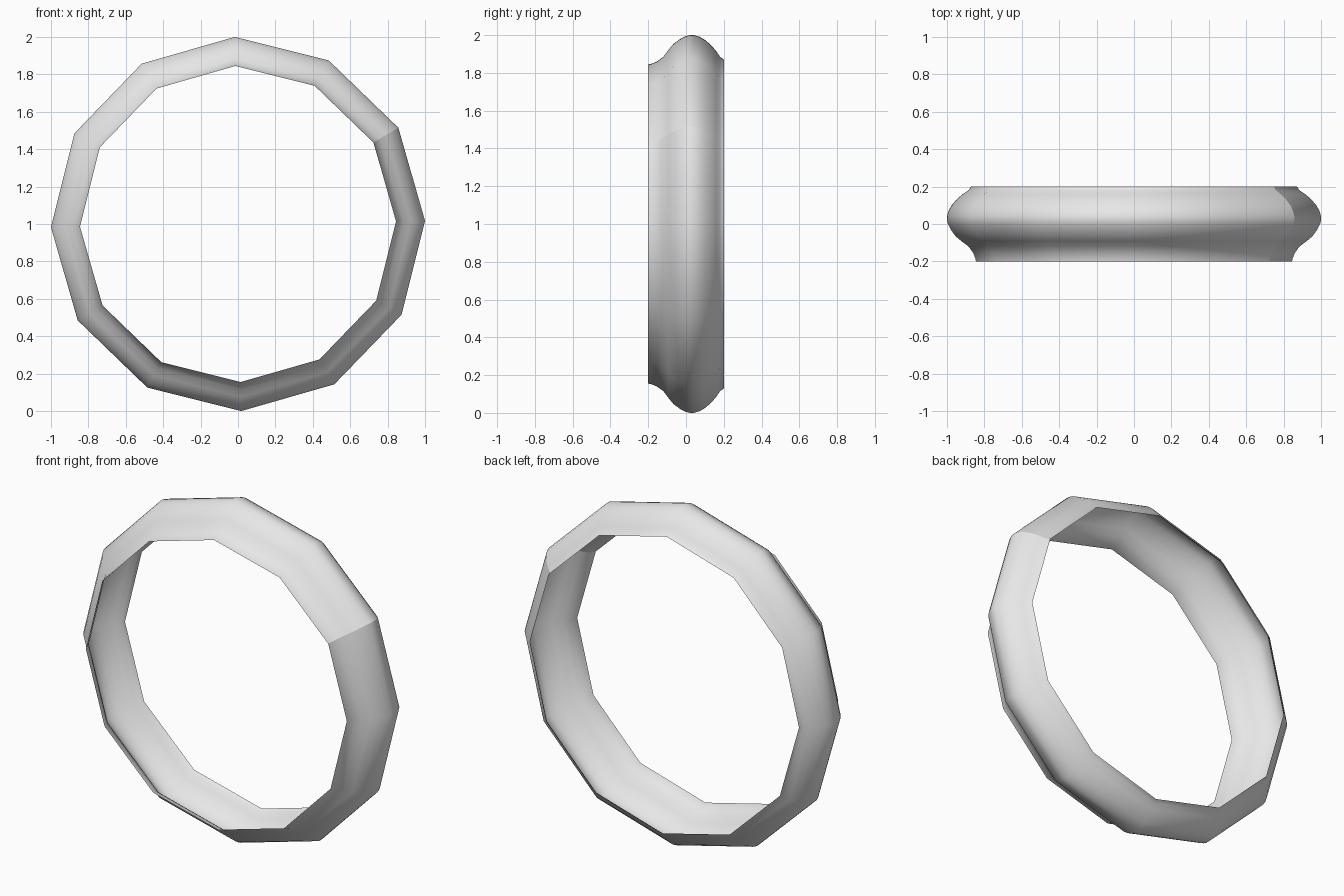
import bpy, bmesh
from math import radians, cos, sin, tau
from mathutils import Vector

cube = bpy.data.objects.get("Cube")
if cube:
    bpy.data.objects.remove(cube, do_unlink=True)

SIDES = 12
SEAM = radians(31)
CENTRE = Vector((0, 0, 1))

# Cross-section of the band, front to back: (radius, depth)
PROFILE = [(0.845, -0.2), (0.848, -0.185), (0.86, -0.155), (0.885, -0.12),
           (0.925, -0.09), (0.955, -0.065), (0.98, -0.03), (0.995, 0.0),
           (1.0, 0.02), (1.0, 0.04), (0.992, 0.07), (0.975, 0.1),
           (0.945, 0.135), (0.915, 0.16), (0.885, 0.18), (0.878, 0.19),
           (0.872, 0.2)]

# Gray material
gray = bpy.data.materials.new("light gray")
gray.use_nodes = True
gray.diffuse_color = (0.8, 0.8, 0.8, 1)
gray.node_tree.nodes["Principled BSDF"].inputs["Base Color"].default_value = (0.8, 0.8, 0.8, 1)

# Spin the section into an open band, leaving the seam unwelded
bm = bmesh.new()
verts = [bm.verts.new(CENTRE + Vector((r * cos(SEAM), y, r * sin(SEAM))))
         for r, y in PROFILE]
edges = [bm.edges.new(pair) for pair in zip(verts, verts[1:])]
bmesh.ops.spin(bm, geom=verts + edges, cent=CENTRE, axis=(0, 1, 0),
               angle=tau, steps=SIDES, use_merge=False)

# Make every face point away from the axis
bm.normal_update()
inward = [f for f in bm.faces
          if f.normal.dot((f.calc_center_median() - CENTRE) * Vector((1, 0, 1))) < 0]
bmesh.ops.reverse_faces(bm, faces=inward)

mesh = bpy.data.meshes.new("ring_band")
bm.to_mesh(mesh)
bm.free()
mesh.materials.append(gray)
ring = bpy.data.objects.new("ring_band", mesh)
bpy.context.collection.objects.link(ring)

# Smooth shading
bpy.ops.object.select_all(action='DESELECT')
ring.select_set(True)
bpy.context.view_layer.objects.active = ring
bpy.ops.object.shade_smooth_by_angle(angle=radians(30))
